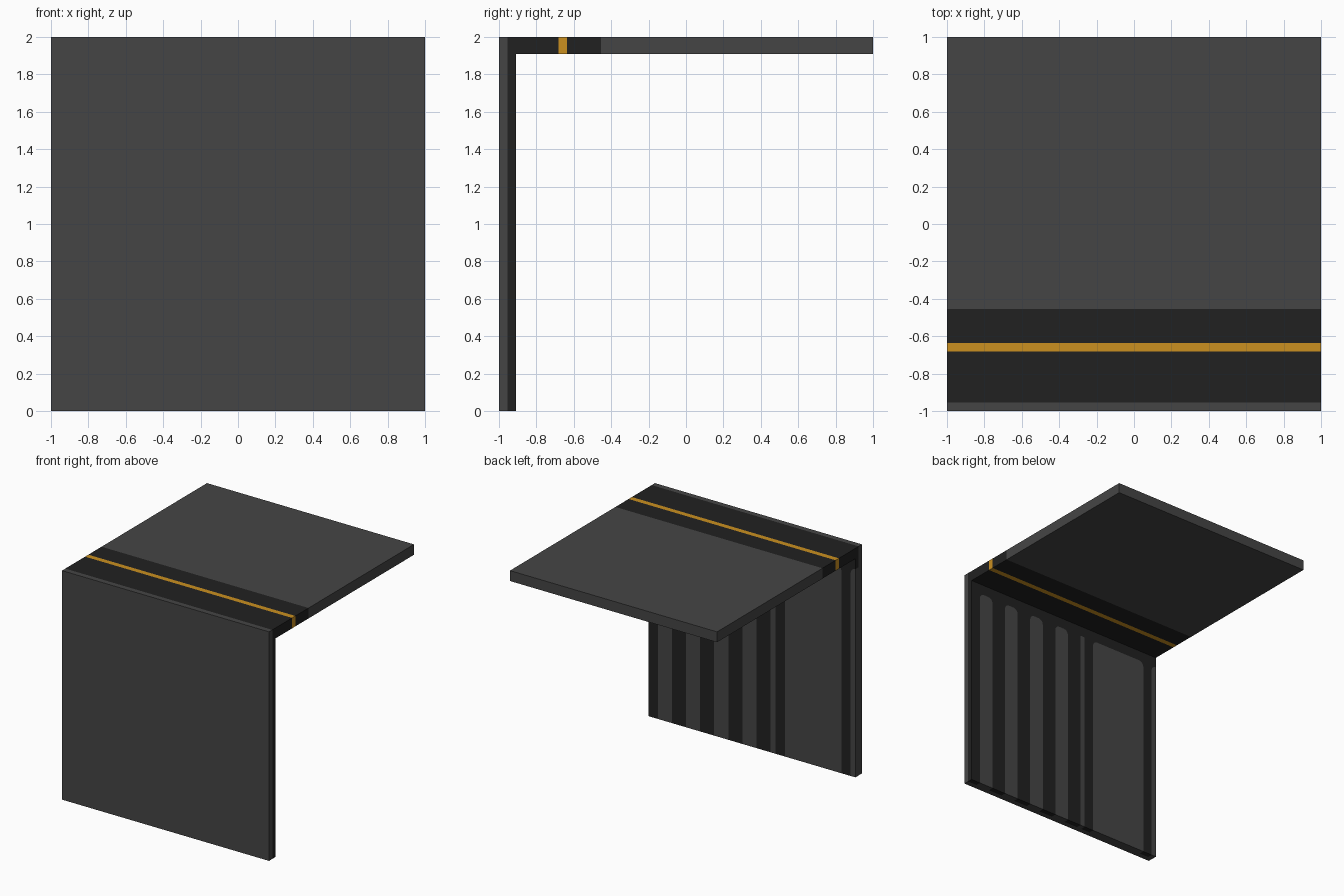
import bpy, bmesh, math

if "Cube" in bpy.data.objects:
    bpy.data.objects.remove(bpy.data.objects["Cube"])

U = 2 / 44  # module of the design


def material(name, rgb):
    m = bpy.data.materials.new(name)
    m.diffuse_color = (*rgb, 1)
    m.use_nodes = True
    m.node_tree.nodes["Principled BSDF"].inputs["Base Color"].default_value = m.diffuse_color
    return m


GREY = material("mid_grey", (0.060, 0.060, 0.060))
BLACK = material("near_black", (0.0152, 0.0152, 0.0152))
ORANGE = material("amber", (0.597, 0.279, 0.0144))


def prism(name, outline, y0, y1, mat):
    """Extrude an XZ outline from y0 to y1."""
    bm = bmesh.new()
    face = bm.faces.new([bm.verts.new((x, y0, z)) for x, z in outline])
    ext = bmesh.ops.extrude_face_region(bm, geom=[face])
    verts = [g for g in ext["geom"] if isinstance(g, bmesh.types.BMVert)]
    bmesh.ops.translate(bm, verts=verts, vec=(0, y1 - y0, 0))
    bmesh.ops.recalc_face_normals(bm, faces=bm.faces)
    mesh = bpy.data.meshes.new(name)
    bm.to_mesh(mesh)
    bm.free()
    mesh.materials.append(mat)
    obj = bpy.data.objects.new(name, mesh)
    bpy.context.collection.objects.link(obj)
    return obj


def slab(name, y0, y1, z0, z1, mat):
    return prism(name, [(-1, z0), (1, z0), (1, z1), (-1, z1)], y0, y1, mat)


def arch(x0, x1, r_left, r_right, top=2 - 4 * U, n=5):
    """Open-bottomed stripe outline, left foot to right foot, rounded on top."""
    pts = [(x0, 0)]
    for r, cx, start in ((r_left, x0 + r_left, 180), (r_right, x1 - r_right, 90)):
        steps = n if r else 0
        for i in range(steps + 1):
            a = math.radians(start - (90 * i / steps if steps else 0))
            pts.append((cx + r * math.cos(a), top - r + r * math.sin(a)))
    return pts + [(x1, 0)]


# Stripes on the rear of the upright: left edge, right edge (in modules from x = 1), corner radii
stripes = [(44, 43, 0, U), (41, 29, U, U), (27, 26, 0, 0)]
stripes += [(5 + 6 * k, 2 + 6 * k, U, U) for k in (3, 2, 1, 0)]
arches = [arch(1 - a * U, 1 - b * U, rl, rr) for a, b, rl, rr in stripes]

# Upright: grey front skin, black comb behind it, grey inserts flush in the comb
y_mid, y_in = -1 + U, -1 + 2 * U
slab("upright_front_skin", -1, y_mid, 0, 2, GREY)
comb = [(1, 0), (1, 2), (-1, 2)]
for i, pts in enumerate(arches):
    comb += pts[1:] if i == 0 else pts  # the first stripe meets the side edge
prism("upright_black_backing", comb, y_mid, y_in, BLACK)
for i, pts in enumerate(arches):
    prism(f"upright_stripe_{i + 1}", pts, y_mid, y_in, GREY)

# Top panel: black band with an amber line, then the grey panel
z0 = 2 - 2 * U
slab("top_band_front", y_in, -1 + 7 * U, z0, 2, BLACK)
slab("top_amber_line", -1 + 7 * U, -1 + 8 * U, z0, 2, ORANGE)
slab("top_band_rear", -1 + 8 * U, -1 + 12 * U, z0, 2, BLACK)
slab("top_panel", -1 + 12 * U, 1, z0, 2, GREY)
